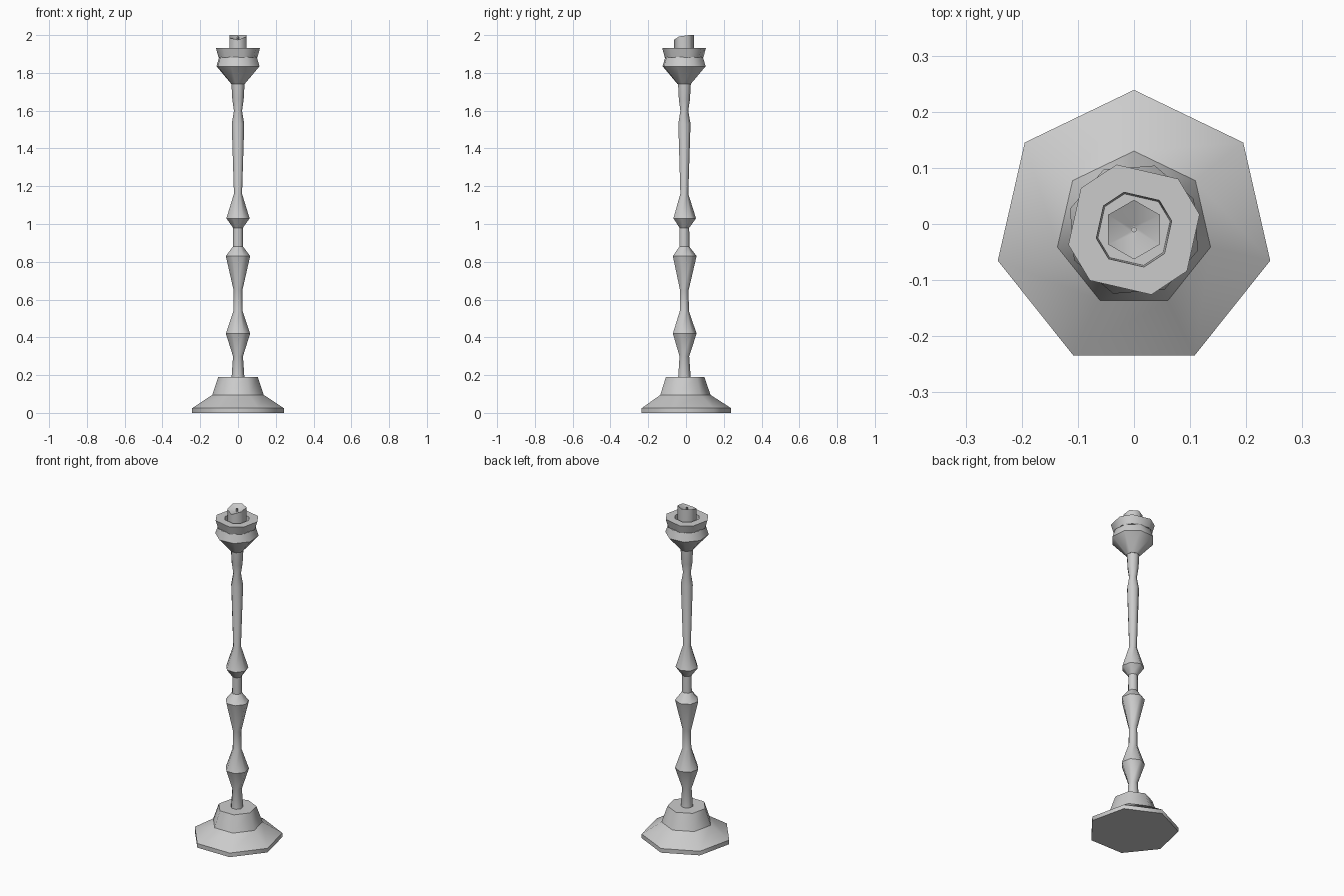
import bpy, bmesh, math

if "Cube" in bpy.data.objects:
    bpy.data.objects.remove(bpy.data.objects["Cube"])

CY = -0.01  # shared axis of every turned part


def even(n, start):
    return [start + 360 * i / n for i in range(n)]


def turned(name, profile, angles):
    """Turn a (radius, z) profile on the given angles; sharp bends stay crisp."""
    bm = bmesh.new()
    rings = [[bm.verts.new((r * math.cos(math.radians(a)),
                            CY + r * math.sin(math.radians(a)), z))
              for a in angles] for r, z in profile]
    n = len(angles)
    for lo, hi in zip(rings, rings[1:]):
        for i in range(n):
            j = (i + 1) % n
            bm.faces.new((lo[i], lo[j], hi[j], hi[i])).smooth = True
    bm.faces.new(rings[0][::-1])
    bm.faces.new(rings[-1])
    dirs = [math.atan2(b[1] - a[1], b[0] - a[0])
            for a, b in zip(profile, profile[1:])]
    for k, ring in enumerate(rings):
        end = k in (0, len(rings) - 1)
        if end or abs(dirs[k] - dirs[k - 1]) > math.radians(25):
            for i in range(n):
                bm.edges.get((ring[i], ring[(i + 1) % n])).smooth = False
    bmesh.ops.recalc_face_normals(bm, faces=bm.faces)
    mesh = bpy.data.meshes.new(name)
    bm.to_mesh(mesh)
    bm.free()
    ob = bpy.data.objects.new(name, mesh)
    bpy.context.collection.objects.link(ob)
    return ob


# Seven-sided stepped foot
turned("foot", [(0.249, 0), (0.249, 0.025), (0.14, 0.095), (0.107, 0.19)],
       even(7, 90))

# Turned stem with its knops
turned("stem", [(0.035, 0.185), (0.027, 0.30), (0.066, 0.42), (0.025, 0.54),
                (0.024, 0.65), (0.066, 0.83), (0.028, 0.88), (0.027, 0.98),
                (0.063, 1.03), (0.022, 1.16), (0.034, 1.53), (0.022, 1.60),
                (0.031, 1.66), (0.036, 1.75)], even(7, 90))

# Eight-sided bulb under the drip cup
turned("bulb", [(0.036, 1.74), (0.120, 1.835), (0.104, 1.885)], even(8, 27))

# Drip cup with alternating side lengths and a recessed socket
half = [13, 49, 105, 142]
turned("drip_cup", [(0.106, 1.882), (0.120, 1.932), (0.069, 1.932), (0.066, 1.89)],
       half + [a + 180 for a in half])

# Six-sided candle, melted lower at the front with a hollow around the wick
candle = turned("candle", [(0.053, 1.885), (0.053, 2.0), (0.006, 1.975)], even(6, 90))
for i, z in {2: 1.985, 3: 1.975, 4: 1.993}.items():
    candle.data.vertices[6 + i].co.z = z

# Wick
turned("wick", [(0.005, 1.97), (0.005, 1.992)], even(6, 90))
